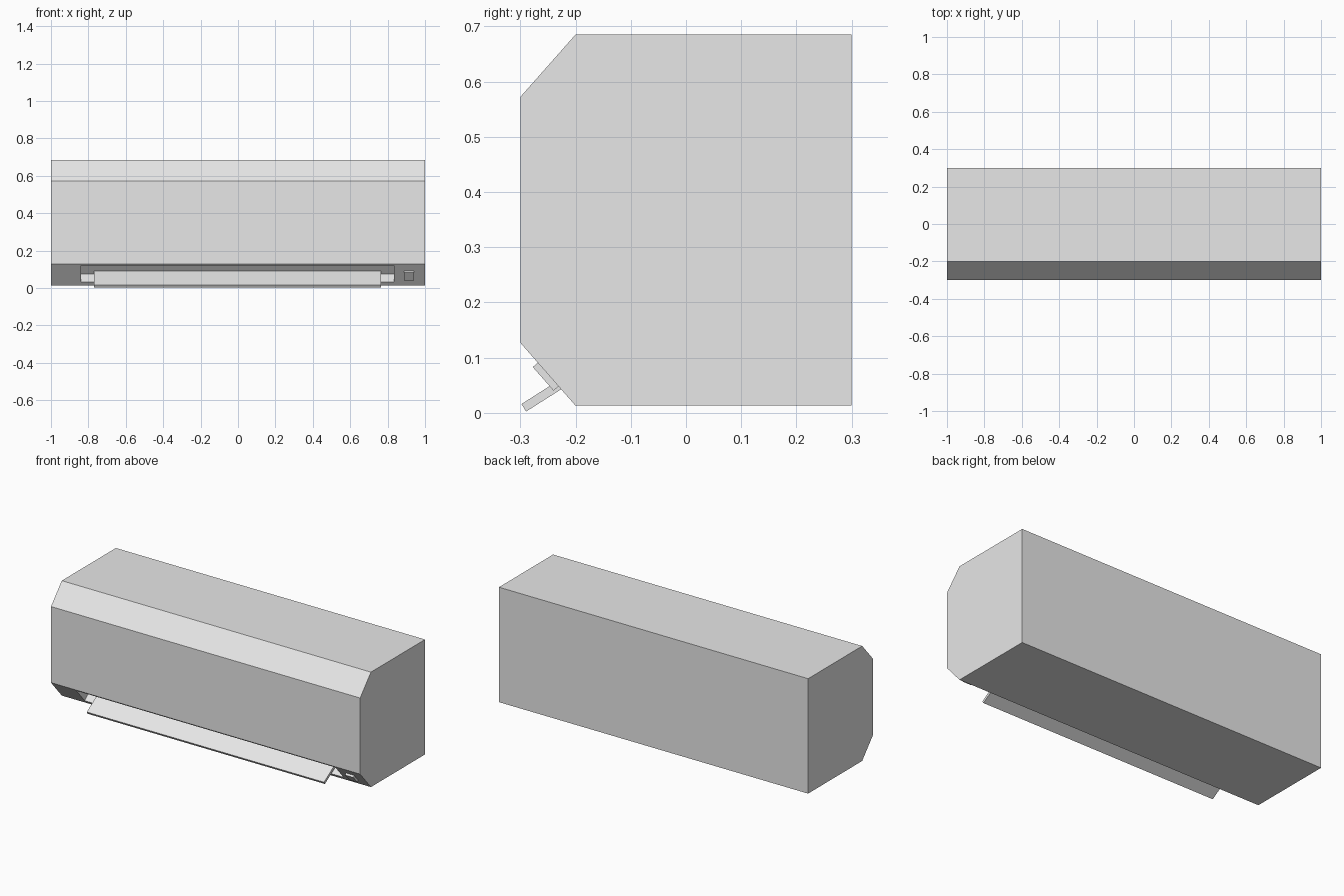
import bpy, bmesh
from mathutils import Vector

if "Cube" in bpy.data.objects:
    bpy.data.objects.remove(bpy.data.objects["Cube"])

def material(name, c):
    m = bpy.data.materials.new(name)
    m.diffuse_color = (c, c, c, 1)
    m.use_nodes = True
    m.node_tree.nodes["Principled BSDF"].inputs["Base Color"].default_value = m.diffuse_color
    return m

shell = material("light grey plastic", 0.8)

def prism(name, profile, x0, x1, mat=shell):
    """Extrude a (y, z) profile along x."""
    bm = bmesh.new()
    face = bm.faces.new([bm.verts.new((x0, y, z)) for y, z in profile])
    ext = bmesh.ops.extrude_face_region(bm, geom=[face])
    bmesh.ops.translate(bm, vec=(x1 - x0, 0, 0),
                        verts=[v for v in ext["geom"] if isinstance(v, bmesh.types.BMVert)])
    bmesh.ops.recalc_face_normals(bm, faces=bm.faces)
    me = bpy.data.meshes.new(name)
    bm.to_mesh(me)
    bm.free()
    me.materials.append(mat)
    ob = bpy.data.objects.new(name, me)
    bpy.context.collection.objects.link(ob)
    return ob

# Axes of the sloped lower front face, as (y, z)
top, bottom = Vector((-0.3, 0.127)), Vector((-0.2, 0.013))
along = (bottom - top).normalized()
inward = Vector((-along.y, along.x))

def slope_rect(s0, s1, d0, d1):
    """Rectangle on the slope: s down from its top edge, d depth inward."""
    return [top + along * s + inward * d
            for s, d in ((s0, d0), (s1, d0), (s1, d1), (s0, d1))]

# Main housing with chamfered front edges
body = prism("housing", [(-0.3, 0.127), (-0.2, 0.013), (0.3, 0.013),
                         (0.3, 0.685), (-0.2, 0.685), (-0.3, 0.572)], -1, 1)

# Air outlet sunk into the lower slope
cutter = prism("outlet_cutter", slope_rect(0.01, 0.126, -0.03, 0.066), -0.84, 0.835)
cutter.hide_render = True
cutter.hide_viewport = True
cut = body.modifiers.new("outlet", "BOOLEAN")
cut.operation = "DIFFERENCE"
cut.solver = "EXACT"
cut.object = cutter

# Open louver flap, hinged inside the outlet
tip, reach = Vector((-0.298, 0.016)), Vector((0.844, 0.536))
thick = Vector((0.536, -0.844)) * 0.016
end = tip + reach * 0.17
prism("louver_flap", [tip, tip + thick, end + thick, end], -0.77, 0.765)

# Small display block beside the outlet
prism("display_block", slope_rect(0.048, 0.105, -0.012, 0.004), 0.887, 0.94)
